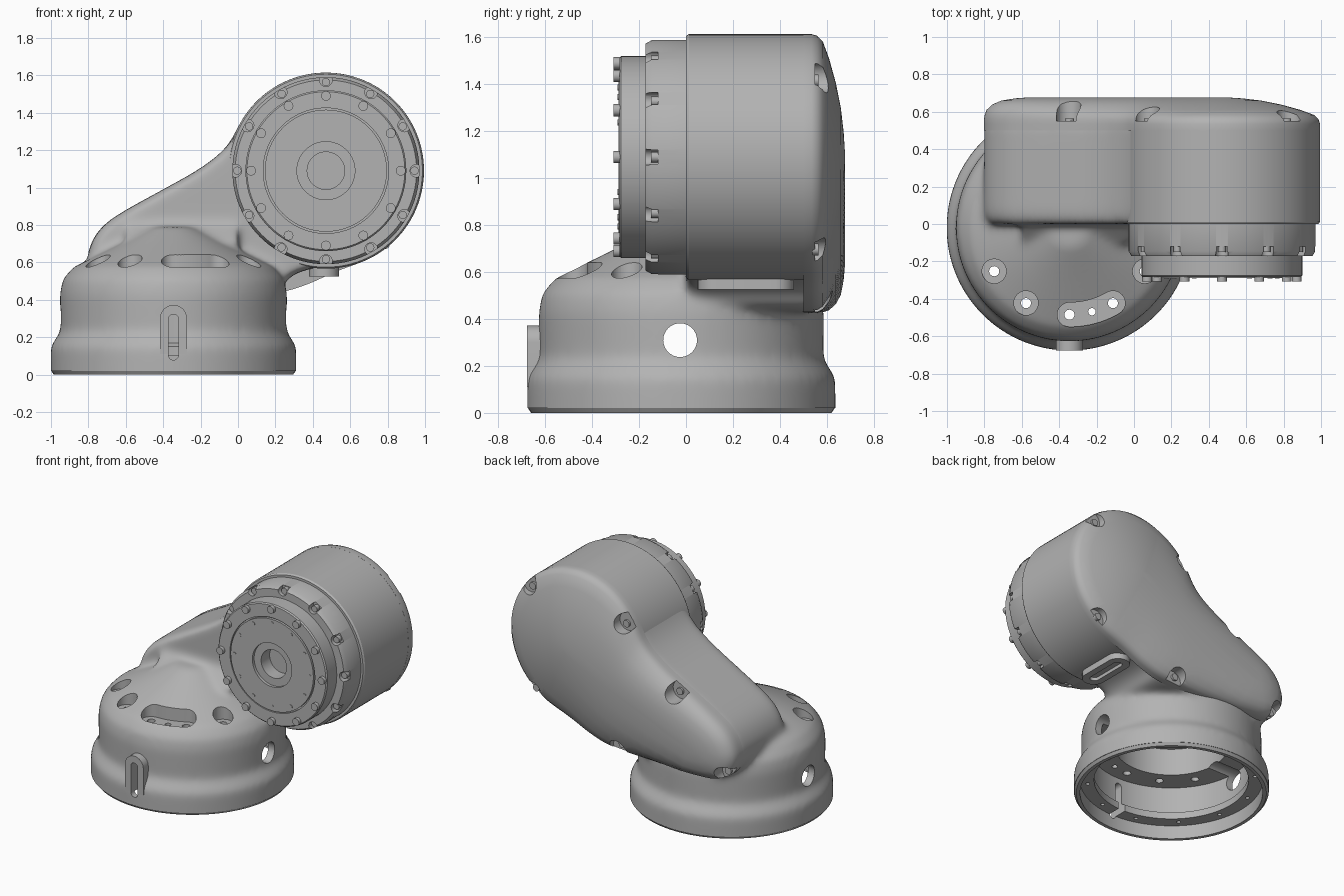
import bpy, bmesh, math
from mathutils import Vector

if "Cube" in bpy.data.objects:
    bpy.data.objects.remove(bpy.data.objects["Cube"])

GREY = (0.45, 0.45, 0.45, 1)
metal = bpy.data.materials.new("cast grey")
metal.use_nodes = True
metal.diffuse_color = GREY
metal.node_tree.nodes["Principled BSDF"].inputs["Base Color"].default_value = GREY

BASE = (-0.345, -0.02)   # base axis in x, y
DRUM = (0.47, 1.09)      # drum axis in x, z
TURN = range(0, 360, 30)


# Helpers: flat loops, lofts between loops, and cutting
def polar(c, r, a):
    a = math.radians(a)
    return (c[0] + r * math.cos(a), c[1] + r * math.sin(a))


def arc(c, r, a0, a1, n=16):
    return [polar(c, r, a0 + (a1 - a0) * i / n) for i in range(n + 1)]


def circle(c, r, n=32):
    return arc(c, r, 0, 360, n)[:-1]


def upright_slot(c, half, r):
    return arc((c[0], c[1] + half), r, 0, 180) + arc((c[0], c[1] - half), r, 180, 360)


def place(p, w, axis):
    u, v = p
    return {"x": (w, u, v), "y": (u, w, v), "z": (u, v, w)}[axis]


def add_loft(bm, loops, levels, axis, wrap=False):
    part = bmesh.new()
    rows = [[part.verts.new(place(p, w, axis)) for p in loop] for loop, w in zip(loops, levels)]
    n = len(rows[0])
    for a, b in list(zip(rows, rows[1:])) + ([(rows[-1], rows[0])] if wrap else []):
        for i in range(n):
            j = (i + 1) % n
            part.faces.new((a[i], a[j], b[j], b[i]))
    if not wrap:
        part.faces.new(rows[0])
        part.faces.new(rows[-1])
    bmesh.ops.recalc_face_normals(part, faces=part.faces)
    tmp = bpy.data.meshes.new("tmp")
    part.to_mesh(tmp)
    part.free()
    bm.from_mesh(tmp)
    bpy.data.meshes.remove(tmp)


def add_prism(bm, loop, a, b, axis):
    add_loft(bm, [loop, loop], [a, b], axis)


def add_lathe(bm, c, profile, axis, n=96, wrap=False):
    add_loft(bm, [circle(c, r, n) for r, _ in profile], [w for _, w in profile], axis, wrap)


def make(name, bm):
    mesh = bpy.data.meshes.new(name)
    bm.to_mesh(mesh)
    bm.free()
    ob = bpy.data.objects.new(name, mesh)
    bpy.context.scene.collection.objects.link(ob)
    mesh.materials.append(metal)
    return ob


def cut(ob, cutter):
    mod = ob.modifiers.new("cut", "BOOLEAN")
    mod.operation = "DIFFERENCE"
    mod.solver = "EXACT"
    mod.object = cutter
    cutter.hide_render = True


def finish(ob, angle=32):
    dg = bpy.context.evaluated_depsgraph_get()
    mesh = bpy.data.meshes.new_from_object(ob.evaluated_get(dg))
    ob.modifiers.clear()
    ob.data = mesh
    bpy.ops.object.select_all(action="DESELECT")
    ob.select_set(True)
    bpy.context.view_layer.objects.active = ob
    bpy.ops.object.shade_smooth_by_angle(angle=math.radians(angle))


def rounded(loop):
    for _ in range(2):
        pairs = list(zip(loop, loop[1:] + loop[:1]))
        loop = [tuple(Vector(a).lerp(Vector(b), k)) for a, b in pairs for k in (0.25, 0.75)]
    return loop


# Arm outlines: round head, neck and small foot; the casting is tucked in below the drum
neck = [(-0.06, 1.21), (-0.2, 1.1), (-0.4, 0.99), (-0.62, 0.87), (-0.72, 0.8), (-0.78, 0.72),
        (-0.81, 0.62), (-0.78, 0.51), (-0.7, 0.45), (-0.58, 0.425), (-0.1, 0.425)]
cover_outline = rounded(arc(DRUM, 0.525, -70, 150, 40) + neck
                        + [(0.2, 0.43), (0.36, 0.475), (0.52, 0.55)])
arm_outline = rounded(arc(DRUM, 0.515, -95, 150, 46) + neck + [(0.22, 0.43), (0.27, 0.53)])


def toward_spine(p, big, small):
    a, b = Vector(DRUM), Vector((-0.52, 0.66))
    t = max(0, min(1, (Vector(p) - a).dot(b - a) / (b - a).length_squared))
    return tuple((a.lerp(b, t)).lerp(Vector(p), big + (small - big) * t))


# Housing: domed base, arm and the web between them melted into one casting
bm = bmesh.new()
add_lathe(bm, BASE, [(0.657, -0.15), (0.657, 0.15), (0.605, 0.23), (0.608, 0.43), (0.592, 0.51),
                     (0.535, 0.575), (0.28, 0.7), (0.1, 0.79)], "z")
arm_levels = [0.0, 0.02, 0.05, 0.09, 0.54]
arm_small = [0.88, 0.95, 0.99, 1, 1]
add_loft(bm, [[toward_spine(p, 1, s) for p in arm_outline] for s in arm_small], arm_levels, "y")
add_prism(bm, [(0.05, 0.86), (-0.11, 0.71), (0.05, 0.55)], -0.6, 0.0, "x")
housing = make("housing", bm)
remesh = housing.modifiers.new("melt", "REMESH")
remesh.mode = "VOXEL"
remesh.voxel_size = 0.018
soften = housing.modifiers.new("soften", "SMOOTH")
soften.factor = 0.5
soften.iterations = 18

# Cutters: base cavity with a lower and an upper shelf
bm = bmesh.new()
add_lathe(bm, BASE, [(0.8, -0.3), (0.8, 0.02), (0.615, 0.02), (0.615, 0.1), (0.52, 0.1),
                     (0.52, 0.15), (0.555, 0.17), (0.555, 0.36), (0.38, 0.36),
                     (0.38, 0.56)], "z")
cavity = make("cavity_cutter", bm)

# Cutters: flat-bottomed pads on the shoulder
bm = bmesh.new()
for a in (210, 240, 330):
    add_prism(bm, circle(polar(BASE, 0.465, a), 0.065), 0.55, 0.8, "z")
long_pad = (arc(BASE, 0.53, 270, 300) + arc(polar(BASE, 0.465, 300), 0.065, 300, 480)[1:]
            + arc(BASE, 0.4, 300, 270)[1:] + arc(polar(BASE, 0.465, 270), 0.065, 90, 270)[1:-1])
add_prism(bm, long_pad, 0.55, 0.8, "z")
pads = make("pad_cutter", bm)

# Cutters: screw holes, cross hole and front slot
bm = bmesh.new()
for a, r in ((210, 0.027), (240, 0.027), (270, 0.027), (285, 0.02), (300, 0.027), (330, 0.027)):
    add_prism(bm, circle(polar(BASE, 0.465, a), r, 16), 0.33, 0.6, "z")
add_prism(bm, circle((-0.025, 0.31), 0.072), -1.2, 0.5, "x")
for a in TURN:
    add_prism(bm, circle(polar(BASE, 0.565, a + 15), 0.014, 12), 0.08, 0.13, "z")
front_slot = upright_slot((-0.345, 0.2), 0.095, 0.027)
add_prism(bm, front_slot, -0.75, -0.5, "y")
holes = make("hole_cutter", bm)

# Cutters: screw pockets around the back cover
SCREWS = [(0.83, 1.43), (0.07, 1.36), (-0.35, 0.985), (-0.74, 0.5), (0.12, 0.455), (0.8, 0.68)]
bm = bmesh.new()
for p in SCREWS:
    add_prism(bm, circle(p, 0.066), 0.55, 0.8, "y")
pockets = make("pocket_cutter", bm)

for c in (cavity, pads, holes):
    cut(housing, c)
finish(housing)

# Foot rim under the base
bm = bmesh.new()
add_lathe(bm, BASE, [(0.64, 0), (0.655, 0.022), (0.615, 0.022), (0.615, 0)], "z", wrap=True)
finish(make("foot_rim", bm))

# Slotted plate on the front of the base
bm = bmesh.new()
tab = arc((-0.345, 0.3), 0.072, 0, 180) + [(-0.417, 0.11), (-0.273, 0.11)]
add_prism(bm, tab, -0.677, -0.59, "y")
plate = make("front_plate", bm)
cut(plate, holes)
finish(plate)

# Domed back cover
levels = [0.5, 0.535, 0.56, 0.583, 0.61, 0.639, 0.66, 0.672, 0.677]
big = [1.0, 1.0, 0.985, 0.94, 0.8, 0.6, 0.4, 0.2, 0.05]
small = [1.0, 1.0, 1.0, 0.985, 0.95, 0.84, 0.67, 0.4, 0.15]
bm = bmesh.new()
add_loft(bm, [[toward_spine(p, b, s) for p in cover_outline] for b, s in zip(big, small)],
         levels, "y")
cover = make("back_cover", bm)
cut(cover, pockets)
finish(cover)

# Cover screws
bm = bmesh.new()
for p in SCREWS:
    add_prism(bm, circle(toward_spine(p, 0.96, 0.94), 0.025, 16), 0.54, 0.565, "y")
finish(make("cover_screws", bm))

# Motor drum
bm = bmesh.new()
add_lathe(bm, DRUM, [(0.524, 0.5), (0.524, 0.012), (0.516, 0), (0.4, 0)], "y")
finish(make("drum", bm))

# Slotted boss under the drum
bm = bmesh.new()
add_prism(bm, upright_slot((0.46, 0.255), 0.125, 0.08), 0.525, 0.62, "z")
boss = make("drum_boss", bm)
bm = bmesh.new()
add_prism(bm, upright_slot((0.46, 0.255), 0.12, 0.032), 0.45, 0.55, "z")
boss_cutter = make("boss_cutter", bm)
cut(boss, boss_cutter)
finish(boss)

# Clamp ring with notches for its screws
bm = bmesh.new()
add_lathe(bm, DRUM, [(0.5, 0.02), (0.5, -0.145), (0.485, -0.172), (0.3, -0.172)], "y")
ring = make("clamp_ring", bm)
bm = bmesh.new()
for a in TURN:
    add_prism(bm, circle(polar(DRUM, 0.484, a), 0.034, 20), -0.25, -0.12, "y")
notches = make("notch_cutter", bm)
cut(ring, notches)
finish(ring)

# Output flange with groove and centre bore
bm = bmesh.new()
add_lathe(bm, DRUM, [(0.43, -0.16), (0.43, -0.276), (0.422, -0.284), (0.335, -0.284),
                     (0.335, -0.27), (0.326, -0.27), (0.326, -0.288), (0.155, -0.288),
                     (0.155, -0.268), (0.1, -0.268), (0.1, -0.1)], "y")
finish(make("output_flange", bm))

# Screws on the ring and flange, and small studs on the face
for name, radius, size, back, front in (("ring_screws", 0.474, 0.022, -0.11, -0.15),
                                        ("flange_screws", 0.4, 0.026, -0.27, -0.308),
                                        ("face_studs", 0.296, 0.013, -0.28, -0.291)):
    bm = bmesh.new()
    for a in TURN:
        add_prism(bm, circle(polar(DRUM, radius, a), size, 16), back, front, "y")
    finish(make(name, bm))

# Remove the helper cutters
for c in (cavity, pads, holes, pockets, notches, boss_cutter):
    bpy.data.objects.remove(c)
